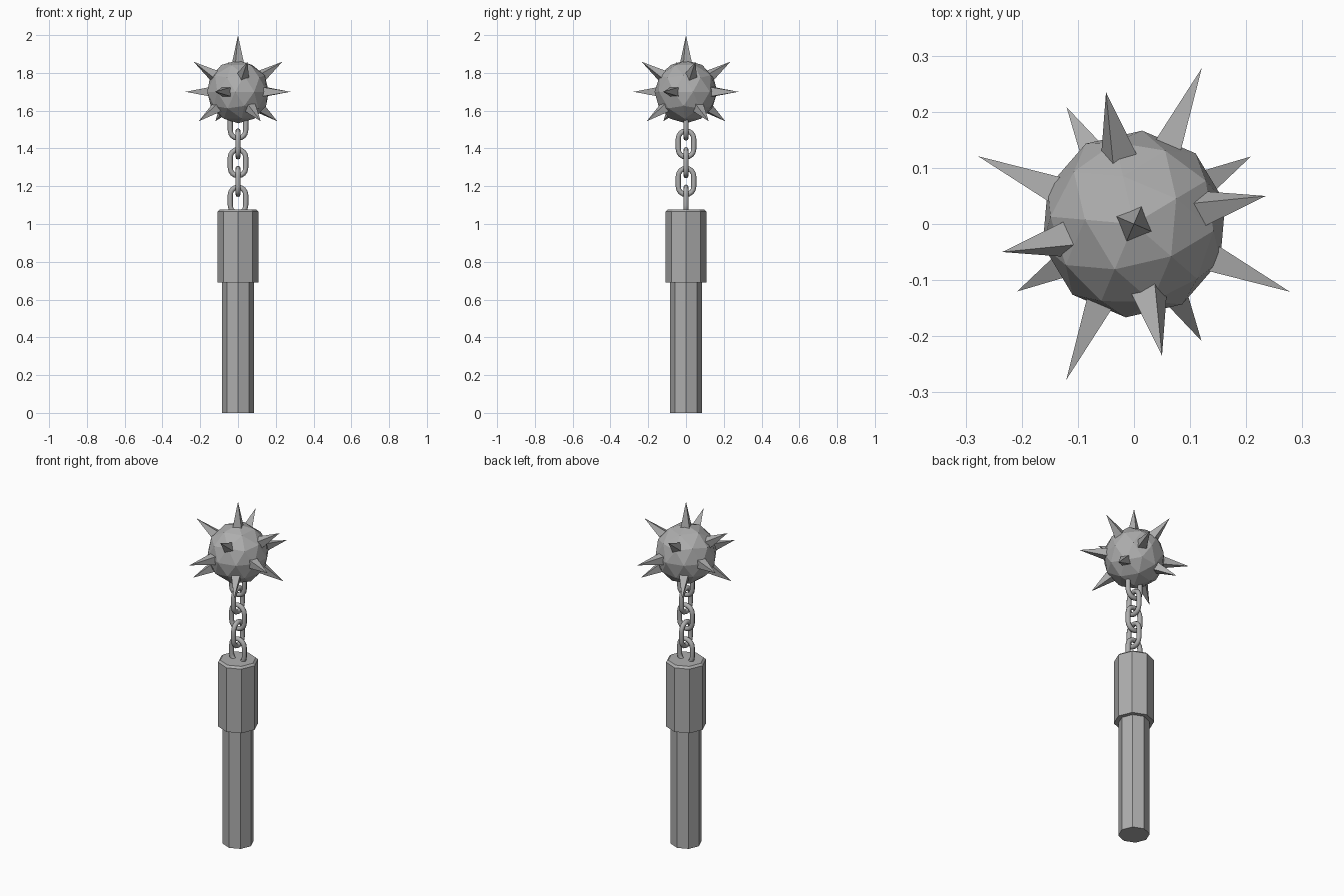
import bpy, bmesh, math
from mathutils import Vector, Matrix

if "Cube" in bpy.data.objects:
    bpy.data.objects.remove(bpy.data.objects["Cube"])

steel = bpy.data.materials.new("grey_steel")
steel.diffuse_color = (0.42, 0.42, 0.42, 1)
steel.use_nodes = True
steel.node_tree.nodes["Principled BSDF"].inputs["Base Color"].default_value = steel.diffuse_color
BALL_Z = 1.70


def finish(name, bm, smooth=False):
    bmesh.ops.recalc_face_normals(bm, faces=bm.faces[:])
    me = bpy.data.meshes.new(name)
    bm.to_mesh(me)
    bm.free()
    me.materials.append(steel)
    for p in me.polygons:
        p.use_smooth = smooth
    ob = bpy.data.objects.new(name, me)
    bpy.context.collection.objects.link(ob)
    return ob


def lathe(name, profile, sides=8):
    """Closed prism from (radius, height) rings."""
    bm = bmesh.new()
    rings = [[bm.verts.new((r * math.cos(math.tau * i / sides),
                            r * math.sin(math.tau * i / sides), z))
              for i in range(sides)] for r, z in profile]
    for a, b in zip(rings, rings[1:]):
        for i in range(sides):
            j = (i + 1) % sides
            bm.faces.new((a[i], a[j], b[j], b[i]))
    bm.faces.new(rings[0])
    bm.faces.new(rings[-1])
    return finish(name, bm)


def chain_link(name, z, turned, half_w=0.041, straight=0.028, wire=0.0135):
    """Stadium-shaped ring swept with a round wire."""
    bm = bmesh.new()
    rings = []
    for end in (0, 1):
        for k in range(9):
            a = math.pi * (end + k / 8)
            out = Vector((math.cos(a), 0, math.sin(a)))
            c = out * half_w + Vector((0, 0, straight if end == 0 else -straight))
            rings.append([bm.verts.new(c + out * wire * math.cos(math.tau * s / 8)
                          + Vector((0, wire * math.sin(math.tau * s / 8), 0)))
                          for s in range(8)])
    for a, b in zip(rings, rings[1:] + rings[:1]):
        for s in range(8):
            t = (s + 1) % 8
            bm.faces.new((a[s], a[t], b[t], b[s]))
    ob = finish(name, bm, True)
    ob.location.z = z
    ob.rotation_euler.z = math.pi / 2 if turned else 0


def spike(name, azimuth, elevation, length, roll=0):
    """Four-sided pyramid pointing outward from the ball centre."""
    az, el = math.radians(azimuth), math.radians(elevation)
    d = Vector((math.cos(az) * math.cos(el), math.sin(az) * math.cos(el), math.sin(el)))
    u = Vector((-math.sin(az), math.cos(az), 0))
    turn = Matrix.Rotation(math.radians(roll), 3, d)
    u = turn @ u
    v = d.cross(u)
    c = Vector((0, 0, BALL_Z))
    h = 0.028
    bm = bmesh.new()
    base = [bm.verts.new(c + d * 0.13 + u * h * i + v * h * j)
            for i, j in ((1, 1), (-1, 1), (-1, -1), (1, -1))]
    tip = bm.verts.new(c + d * length)
    bm.faces.new(base)
    for i in range(4):
        bm.faces.new((base[i], base[(i + 1) % 4], tip))
    finish(name, bm)


# Handle
lathe("grip", [(0.084, 0), (0.084, 0.70)])
lathe("collar", [(0.108, 0.69), (0.108, 1.066), (0.096, 1.077)])

# Chain, alternate links turned a quarter
for k in range(5):
    chain_link(f"chain_link_{k + 1}", 1.126 + 0.0993 * k, k % 2 == 1)

# Faceted ball
bm = bmesh.new()
bmesh.ops.create_icosphere(bm, subdivisions=2, radius=0.167,
                           matrix=Matrix.Translation((0, 0, BALL_Z))
                           @ Matrix.Rotation(math.radians(31), 4, 'Z'))
finish("ball", bm)

# Spikes: one on top and three rings of four
spike("top_spike", 0, 90, 0.30, 22)
for k in range(4):
    spike(f"upper_spike_{k + 1}", 12 + 90 * k, 33.5, 0.288, 20)
    spike(f"middle_spike_{k + 1}", 66.5 + 90 * k, 0, 0.303)
    spike(f"lower_spike_{k + 1}", 30 + 90 * k, -33, 0.287)
